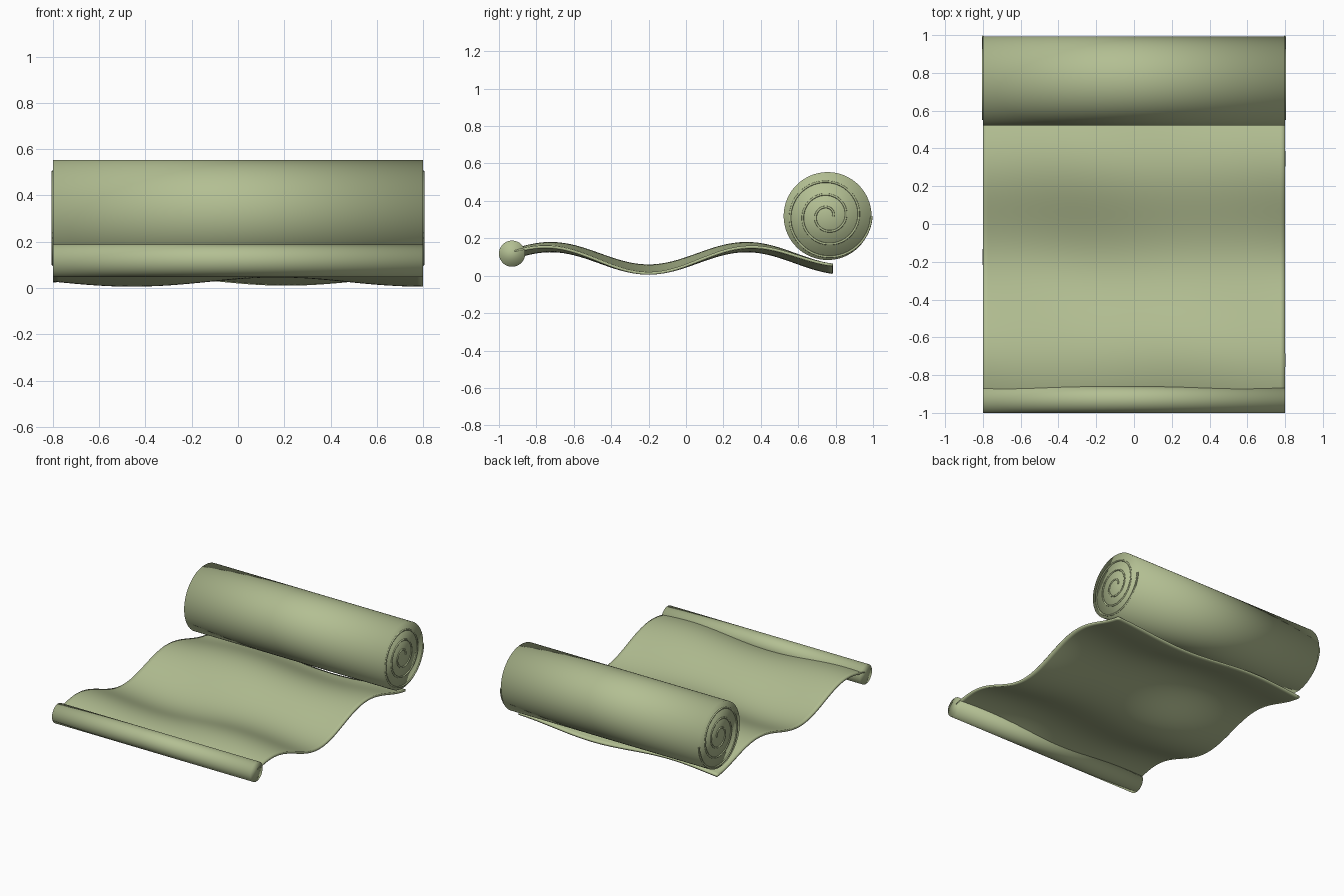
import bpy, bmesh, math
from mathutils import Matrix

if "Cube" in bpy.data.objects:
    bpy.data.objects.remove(bpy.data.objects["Cube"])

mat = bpy.data.materials.new("sage_green")
mat.diffuse_color = (0.45, 0.52, 0.29, 1)
mat.use_nodes = True
mat.node_tree.nodes["Principled BSDF"].inputs["Base Color"].default_value = mat.diffuse_color


def add_object(name, bm):
    mesh = bpy.data.meshes.new(name)
    for f in bm.faces:
        f.smooth = True
    bm.to_mesh(mesh)
    bm.free()
    mesh.materials.append(mat)
    ob = bpy.data.objects.new(name, mesh)
    bpy.context.collection.objects.link(ob)
    return ob


def roll(name, y, z, radius):
    bm = bmesh.new()
    m = Matrix.Translation((0, y, z)) @ Matrix.Rotation(math.pi / 2, 4, 'Y')
    bmesh.ops.create_cone(bm, cap_ends=True, segments=64, radius1=radius,
                          radius2=radius, depth=1.6, matrix=m)
    return add_object(name, bm)


# Rolled ends
CY, CZ, R = 0.757, 0.319, 0.235
roll("large_roll", CY, CZ, R)
roll("small_roll", -0.93, 0.118, 0.07)

# Rippled sheet joining the rolls
X0, X1, Y0, Y1, N = -0.8, 0.8, -0.915, 0.785, 64
bm = bmesh.new()
bmesh.ops.create_grid(bm, x_segments=N, y_segments=N, size=0.5)
for v in bm.verts:
    x = X0 + (v.co.x + 0.5) * (X1 - X0)
    y = Y0 + (v.co.y + 0.5) * (Y1 - Y0)
    z = 0.093 + 0.06 * math.sin(6 * y - 0.37) + 0.02 * math.cos(5 * x + 3 * y - 0.25)
    v.co = (x, y, z)
sheet = add_object("rippled_sheet", bm)
solid = sheet.modifiers.new("thickness", 'SOLIDIFY')
solid.thickness = 0.015
solid.offset = 0

# Raised three-turn spiral on each end of the large roll
TURNS, STEPS, R0 = 3, 144, 0.03
for side, x in (("left", -0.8), ("right", 0.8)):
    cu = bpy.data.curves.new(side + "_spiral", 'CURVE')
    cu.dimensions = '3D'
    cu.bevel_depth = 0.006
    cu.bevel_resolution = 2
    cu.use_fill_caps = True
    sp = cu.splines.new('POLY')
    sp.points.add(STEPS)
    for i, p in enumerate(sp.points):
        t = i / STEPS
        a = t * TURNS * 2 * math.pi
        r = R0 + (R - R0) * t
        p.co = (x, CY + r * math.cos(a), CZ + r * math.sin(a), 1)
    sp.use_smooth = True
    cu.materials.append(mat)
    bpy.context.collection.objects.link(bpy.data.objects.new(side + "_spiral", cu))
